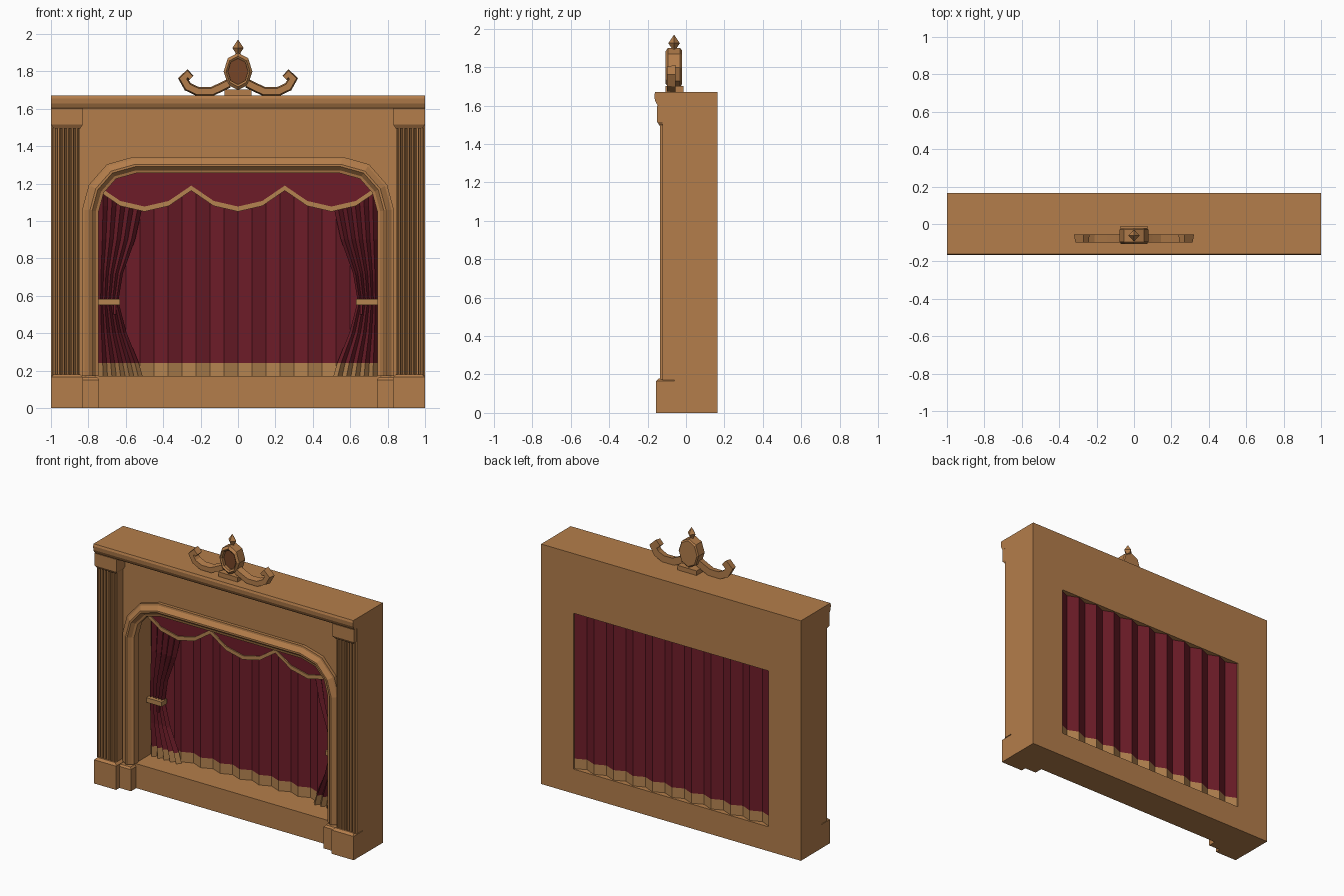
import bpy, math
from mathutils import Vector

old = bpy.data.objects.get("Cube")
if old:
    bpy.data.objects.remove(old, do_unlink=True)


def material(name, rgb):
    m = bpy.data.materials.new(name)
    m.use_nodes = True
    m.diffuse_color = (*rgb, 1)
    m.node_tree.nodes["Principled BSDF"].inputs["Base Color"].default_value = (*rgb, 1)
    return m


WOOD = material("warm_wood", (0.455, 0.207, 0.07))
RED = material("crimson_cloth", (0.155, 0.012, 0.022))
GOLD = material("gold_trim", (0.46, 0.23, 0.08))
DARK = material("dark_wood", (0.18, 0.06, 0.02))


def make(name, verts, faces, *mats):
    me = bpy.data.meshes.new(name)
    me.from_pydata(verts, [], faces)
    for m in mats:
        me.materials.append(m)
    ob = bpy.data.objects.new(name, me)
    bpy.context.collection.objects.link(ob)
    bpy.context.view_layer.objects.active = ob
    for o in bpy.context.selected_objects:
        o.select_set(False)
    ob.select_set(True)
    bpy.ops.object.mode_set(mode='EDIT')
    bpy.ops.mesh.select_all(action='SELECT')
    bpy.ops.mesh.normals_make_consistent(inside=False)
    bpy.ops.object.mode_set(mode='OBJECT')
    return ob


def loft(name, rings, mat):
    """Join equal rings of points into a capped solid."""
    n = len(rings[0])
    faces = [tuple(range(n)), tuple(range((len(rings) - 1) * n, len(rings) * n))]
    for r in range(len(rings) - 1):
        for i in range(n):
            j = (i + 1) % n
            faces.append((r * n + i, r * n + j, (r + 1) * n + j, (r + 1) * n + i))
    return make(name, [p for ring in rings for p in ring], faces, mat)


def prism(name, pts, y0, y1, mat):
    return loft(name, [[(x, y, z) for x, z in pts] for y in (y0, y1)], mat)


def box(name, x0, x1, y0, y1, z0, z1, mat=WOOD):
    return prism(name, [(x0, z0), (x1, z0), (x1, z1), (x0, z1)], y0, y1, mat)


def sweep(name, path, profile, mat, scales=None):
    """Sweep a (side offset, y) profile along an x-z path with mitred corners."""
    pts = [Vector(p) for p in path]
    rings = []
    for i, p in enumerate(pts):
        a = (p - pts[i - 1]).normalized() if i else None
        b = (pts[i + 1] - p).normalized() if i < len(pts) - 1 else None
        t = ((a or b) + (b or a)).normalized()
        nrm = Vector((-t.y, t.x)) / max(0.6, t.dot(a or b))
        s = scales[i] if scales else 1
        rings.append([(p.x + nrm.x * d * s, y, p.y + nrm.y * d * s) for d, y in profile])
    return loft(name, rings, mat)


def curtain(name, rows, n, y, amp):
    """Pleated cloth; rows are (z, x start, x end); lowest row band is gold."""
    verts = [(a + (b - a) * i / n, y + amp * (-1) ** i, z) for z, a, b in rows for i in range(n + 1)]
    w = n + 1
    faces = [(r * w + i, r * w + i + 1, (r + 1) * w + i + 1, (r + 1) * w + i)
             for r in range(len(rows) - 1) for i in range(n)]
    ob = make(name, verts, faces, RED, GOLD)
    for f in ob.data.polygons:
        f.material_index = int(f.center.z < rows[1][0])


FRONT, BACK, FLOOR, TOP, OPEN = -0.06, 0.165, 0.17, 1.67, 0.75

# Stage base, walls and arched front panel, set back behind the pilasters
box("stage_base", -1, 1, FRONT, BACK, 0, FLOOR)
hole = [(-OPEN, FLOOR), (-OPEN, 1.255), (OPEN, 1.255), (OPEN, FLOOR)]
outer = [(1, FLOOR), (1, TOP), (-1, TOP), (-1, FLOOR)]
prism("stage_walls", hole + outer, FRONT + 0.03, BACK, WOOD)
half = [(-0.745, FLOOR), (-0.745, 1.05), (-0.718, 1.15), (-0.652, 1.225), (-0.545, 1.255)]
arch = half + [(-x, z) for x, z in reversed(half)]
prism("arched_front_panel", arch + outer, FRONT, FRONT + 0.03, WOOD)

# Moulding around the arch
sweep("arch_moulding", arch, [(0, -0.05), (0, -0.08), (0.015, -0.084), (0.035, -0.106), (0.047, -0.106),
                              (0.075, -0.084), (0.088, -0.082), (0.088, -0.05)], WOOD)

# Cornice with a rounded underside
cornice = [(-0.05, 1.6), (-0.145, 1.6), (-0.153, 1.61), (-0.162, 1.628), (-0.165, 1.655),
           (-0.16, TOP), (-0.05, TOP)]
loft("cornice", [[(x, y, z) for y, z in cornice] for x in (-1, 1)], WOOD)


def block(name, x0, x1, y, levels):
    """Bevelled block from (z, inset) levels, standing out from the front."""
    loft(name, [[(x0 + d, y + d, z), (x1 - d, y + d, z), (x1 - d, -0.05, z), (x0 + d, -0.05, z)]
                for z, d in levels], WOOD)


for side, s in (("right", -1), ("left", 1)):
    def span(a, b):
        return sorted((s * a, s * b))

    # Fluted pilaster
    block(side + "_pilaster_base", *span(0.83, 0.999), -0.155, [(0, 0), (0.165, 0), (0.18, 0.015)])
    block(side + "_arch_base", *span(0.742, 0.85), -0.118, [(0, 0), (0.15, 0), (0.162, 0.01)])
    block(side + "_pilaster_cap", *span(0.83, 0.999), -0.15, [(1.495, 0.013), (1.515, 0), (1.601, 0)])
    box(side + "_pilaster_core", *span(0.845, 1), -0.122, -0.05, 0.17, 1.6)
    for i in range(6):
        x = 0.862 + i * 0.0242
        rib = [(x - 0.009, -0.12), (x - 0.005, -0.136), (x + 0.005, -0.136), (x + 0.009, -0.12)]
        loft(f"{side}_pilaster_rib_{i + 1}", [[(s * px, y, z) for px, y in rib] for z in (0.17, 1.5)], WOOD)

    # Gathered side curtain with its tieback and tassel
    rows = [(FLOOR, 0.51), (0.24, 0.53), (0.4, 0.595), (0.57, 0.64), (0.72, 0.615), (0.9, 0.55),
            (1.08, 0.51), (1.25, 0.49)]
    curtain(side + "_side_curtain", [(z, s * 0.745, s * x) for z, x in rows], 10, 0.095, 0.014)
    box(side + "_tieback", *span(0.63, 0.748), 0.06, 0.12, 0.55, 0.582, GOLD)
    box(side + "_tassel", *span(0.652, 0.666), 0.07, 0.08, 0.5, 0.55, RED)

    # Scroll beside the medallion
    path = [(0.05, 1.735), (0.09, 1.715), (0.14, 1.692), (0.215, 1.692), (0.268, 1.717), (0.294, 1.76),
            (0.27, 1.785), (0.25, 1.765)]
    sweep(side + "_scroll", [(s * x, z) for x, z in path],
          [(-0.017, -0.1), (0.017, -0.1), (0.024, -0.055), (-0.024, -0.055)], WOOD,
          [1, 1, 1, 1, 1, 0.9, 0.75, 0.7])

# Back curtain
curtain("back_curtain", [(z, -OPEN, OPEN) for z in (FLOOR, 0.24, 1.255)], 20, 0.14, 0.016)

# Scalloped valance with gold edging
swag = [(-0.25, 1.162), (-0.13, 1.08), (0, 1.05), (0.13, 1.08)]
edge = [(c + x, z) for c in (-0.5, 0, 0.5) for x, z in swag] + [(0.75, 1.162)]
prism("valance", edge + [(0.75, 1.255), (-0.75, 1.255)], 0.06, 0.07, RED)
prism("valance_trim", edge + [(x, z + 0.027) for x, z in reversed(edge)], 0.052, 0.061, GOLD)


# Octagonal medallion with a recessed dark centre, standing on a plinth
def octagon(k, y):
    return [(0.077 * k * math.sin(a), y, 1.799 + 0.1 * k * math.cos(a))
            for a in (math.tau * i / 8 for i in range(8))]


box("medallion_plinth", -0.073, 0.073, -0.108, -0.012, 1.66, 1.702)
loft("medallion_frame", [octagon(0.7, -0.075), octagon(0.7, -0.1), octagon(0.82, -0.108), octagon(1, -0.095),
                         octagon(1, -0.03), octagon(0.9, -0.022)], WOOD)
loft("medallion_centre", [octagon(0.69, -0.08), octagon(0.69, -0.074)], DARK)

# Finial
loft("finial", [[(r * math.cos(math.tau * i / 4), -0.062 + r * math.sin(math.tau * i / 4), z) for i in range(4)]
                for z, r in ((1.885, 0.012), (1.9, 0.014), (1.925, 0.03), (1.968, 0.001))], WOOD)
